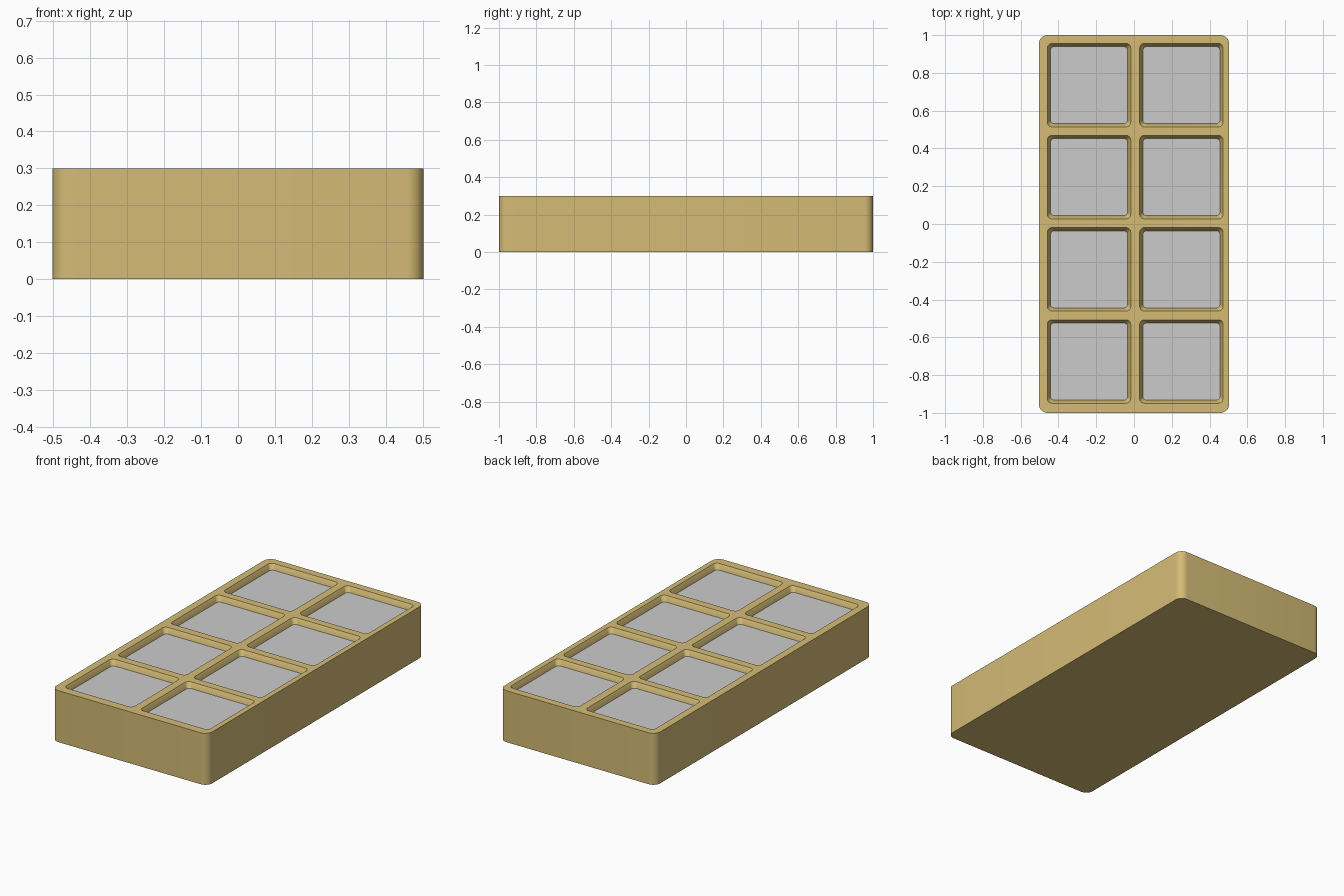
import bpy, bmesh, math

if "Cube" in bpy.data.objects:
    bpy.data.objects.remove(bpy.data.objects["Cube"])

gold = bpy.data.materials.new("gold")
gold.diffuse_color = (0.66, 0.50, 0.18, 1)
gold.use_nodes = True
gold.node_tree.nodes["Principled BSDF"].inputs["Base Color"].default_value = gold.diffuse_color


def outline(w, h, r, steps=8):
    """Rounded rectangle, counter-clockwise."""
    pts = []
    for k, (sx, sy) in enumerate([(1, 1), (-1, 1), (-1, -1), (1, -1)]):
        for i in range(steps + 1):
            a = math.pi / 2 * (k + i / steps)
            pts.append((sx * (w / 2 - r) + r * math.cos(a),
                        sy * (h / 2 - r) + r * math.sin(a)))
    return pts


def loft(name, sections, x=0, y=0):
    """Closed solid through rounded rectangles (w, h, r, z), bottom to top."""
    bm = bmesh.new()
    rings = [[bm.verts.new((px + x, py + y, z)) for px, py in outline(w, h, r)]
             for w, h, r, z in sections]
    n = len(rings[0])
    for a, b in zip(rings, rings[1:]):
        for i in range(n):
            j = (i + 1) % n
            bm.faces.new((a[i], a[j], b[j], b[i]))
    bm.faces.new(rings[0][::-1])
    bm.faces.new(rings[-1])
    mesh = bpy.data.meshes.new(name)
    bm.to_mesh(mesh)
    bm.free()
    ob = bpy.data.objects.new(name, mesh)
    bpy.context.collection.objects.link(ob)
    return ob


def smooth(ob):
    bpy.ops.object.select_all(action='DESELECT')
    ob.select_set(True)
    bpy.context.view_layer.objects.active = ob
    bpy.ops.object.shade_smooth_by_angle(angle=math.radians(30))


# Tray body
TOP, FLOOR = 0.30, 0.27
body = loft("tray_body", [(1.006, 2.0, 0.045, 0), (1.006, 2.0, 0.045, TOP)])
body.data.materials.append(gold)

# Eight tapered pockets, each with a grey panel in its floor
cutters = []
for x in (-0.238, 0.251):
    for y in (0.735, 0.248, -0.240, -0.728):
        cutters.append(loft("pocket_cutter", [
            (0.408, 0.408, 0.02, FLOOR - 0.006),
            (0.408, 0.408, 0.02, FLOOR),
            (0.442, 0.442, 0.025, TOP),
            (0.442, 0.442, 0.025, TOP + 0.05)], x, y))
        loft("pocket_panel", [(0.412, 0.412, 0.02, FLOOR - 0.008),
                              (0.412, 0.412, 0.02, FLOOR)], x, y)

for c in cutters:
    mod = body.modifiers.new("pocket", 'BOOLEAN')
    mod.operation, mod.solver, mod.object = 'DIFFERENCE', 'EXACT', c
bpy.context.view_layer.objects.active = body
for mod in list(body.modifiers):
    bpy.ops.object.modifier_apply(modifier=mod.name)
for c in cutters:
    bpy.data.objects.remove(c)
smooth(body)
